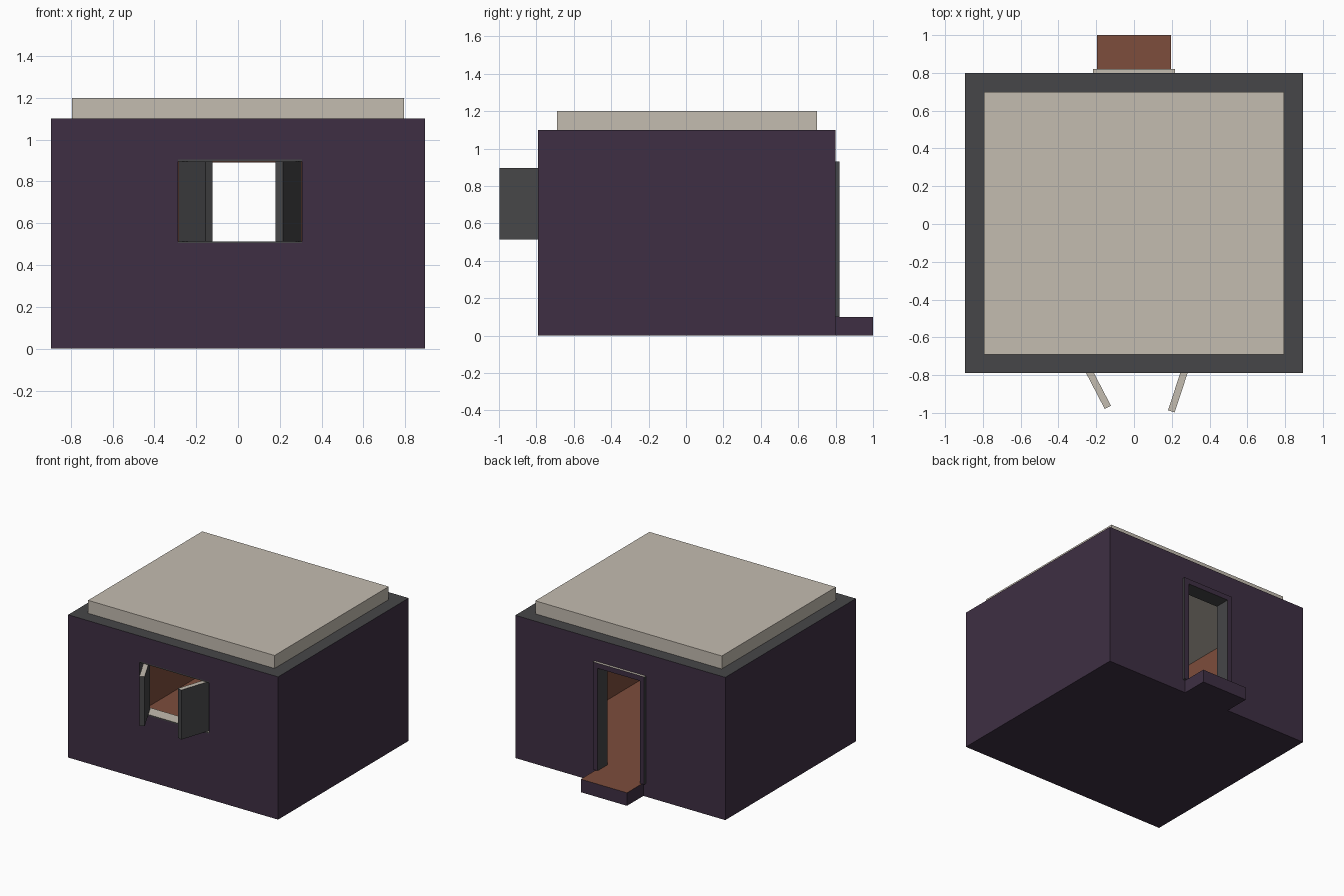
import bpy, bmesh, math
from mathutils import Vector

if "Cube" in bpy.data.objects:
    bpy.data.objects.remove(bpy.data.objects["Cube"])


def lin(c):
    c /= 255
    return c / 12.92 if c <= 0.04045 else ((c + 0.055) / 1.055) ** 2.4


def material(name, rgb):
    m = bpy.data.materials.new(name)
    m.diffuse_color = (*[lin(c) for c in rgb], 1)
    m.use_nodes = True
    m.node_tree.nodes["Principled BSDF"].inputs["Base Color"].default_value = m.diffuse_color
    return m


MATS = [material("dark purple", (62, 47, 67)), material("charcoal", (70, 70, 72)),
        material("warm beige", (196, 188, 176)), material("terracotta", (125, 77, 60))]
PURPLE, GREY, BEIGE, TERRA = range(4)


def prism(name, outline, z0, z1, rule=None):
    """Extrude a flat xy outline; rule(normal, centre) picks the colour of each face."""
    bm = bmesh.new()
    face = bm.faces.new([bm.verts.new((x, y, z0)) for x, y in outline])
    top = bmesh.ops.extrude_face_region(bm, geom=[face])["geom"]
    for v in top:
        if isinstance(v, bmesh.types.BMVert):
            v.co.z = z1
    bmesh.ops.recalc_face_normals(bm, faces=bm.faces[:])
    me = bpy.data.meshes.new(name)
    bm.to_mesh(me)
    bm.free()
    ob = bpy.data.objects.new(name, me)
    bpy.context.collection.objects.link(ob)
    for m in MATS:
        me.materials.append(m)
    if rule:
        paint(ob, rule)
    return ob


def box(name, x0, x1, y0, y1, z0, z1, rule=None):
    return prism(name, [(x0, y0), (x1, y0), (x1, y1), (x0, y1)], z0, z1, rule)


def paint(ob, rule):
    for p in ob.data.polygons:
        p.material_index = rule(p.normal, p.center)


# Room dimensions
X, Y0, Y1, H = 0.895, -0.79, 0.80, 1.10
IX, IY0, IY1, FLOOR = 0.795, -0.69, 0.70, 0.10
WX0, WX1, WZ0, WZ1 = -0.288, 0.305, 0.505, 0.905
DX, DZ = 0.18, 0.89

# Walls and floor: hollow shell with a window in front and a doorway behind
walls = box("walls", -X, X, Y0, Y1, 0, H)
cutters = [box("room_cutter", -IX, IX, IY0, IY1, FLOOR, 1.3),
           box("window_cutter", WX0, WX1, -0.95, -0.5, WZ0, WZ1),
           box("door_cutter", -DX, DX, 0.5, 0.95, FLOOR, DZ)]
bpy.context.view_layer.objects.active = walls
for c in cutters:
    c.hide_render = True
    mod = walls.modifiers.new("cut", "BOOLEAN")
    mod.operation, mod.solver, mod.object = "DIFFERENCE", "EXACT", c
    bpy.ops.object.modifier_apply(modifier=mod.name)
for c in cutters:
    bpy.data.objects.remove(c)


def wall_rule(n, c):
    if n.z > 0.5:
        return TERRA if c.z < 0.3 else (GREY if c.z > 1 else BEIGE)
    if n.z < -0.5:
        return PURPLE if c.z < 0.05 else GREY
    on_room = (abs(abs(c.x) - IX) < 0.005 and abs(n.x) > 0.5) or \
              (abs(n.y) > 0.5 and min(abs(c.y - IY0), abs(c.y - IY1)) < 0.005)
    if on_room:
        return TERRA
    # jambs are the side faces that lie well inside the outer walls
    return GREY if abs(n.x) > 0.5 and abs(c.x) < 0.5 else PURPLE


paint(walls, wall_rule)

# Roof slab
box("roof_slab", -IX, IX, IY0, IY1, H, 1.20, lambda n, c: BEIGE)

# Back step
box("step", -0.197, 0.197, Y1, 1.0, 0, FLOOR, lambda n, c: TERRA if n.z > 0.5 else PURPLE)


# Door surround: two posts and a lintel
def trim_rule(n, c):
    if n.z > 0.5:
        return BEIGE
    return GREY if abs(n.x) > 0.5 or n.z < -0.5 else PURPLE


for side, s in (("left", -1), ("right", 1)):
    xs = sorted((s * DX, s * 0.218))
    box(f"door_post_{side}", *xs, Y1, 0.82, FLOOR, DZ, trim_rule)
box("door_lintel", -0.218, 0.218, Y1, 0.82, DZ, 0.93, trim_rule)


# Window sill and head strips
def wood_rule(n, c):
    return BEIGE if abs(n.z) > 0.5 else GREY


box("window_sill", WX0, WX1, Y0, IY0, WZ0, WZ0 + 0.009, wood_rule)
box("window_head", WX0, WX1, Y0, IY0, WZ1 - 0.009, WZ1, lambda n, c: GREY)


# Shutters swung open at two different angles
def shutter(name, hinge, tip, inward):
    h, t = Vector(hinge), Vector(tip)
    d = (t - h).normalized()
    off = Vector((-d.y, d.x)) * 0.037 * inward
    prism(name, [h, t, t + off, h + off], WZ0 + 0.009, WZ1 - 0.009, wood_rule)


shutter("left_shutter", (-0.285, -0.729), (-0.155, -0.979), 1)
shutter("right_shutter", (0.303, -0.731), (0.215, -0.998), -1)
